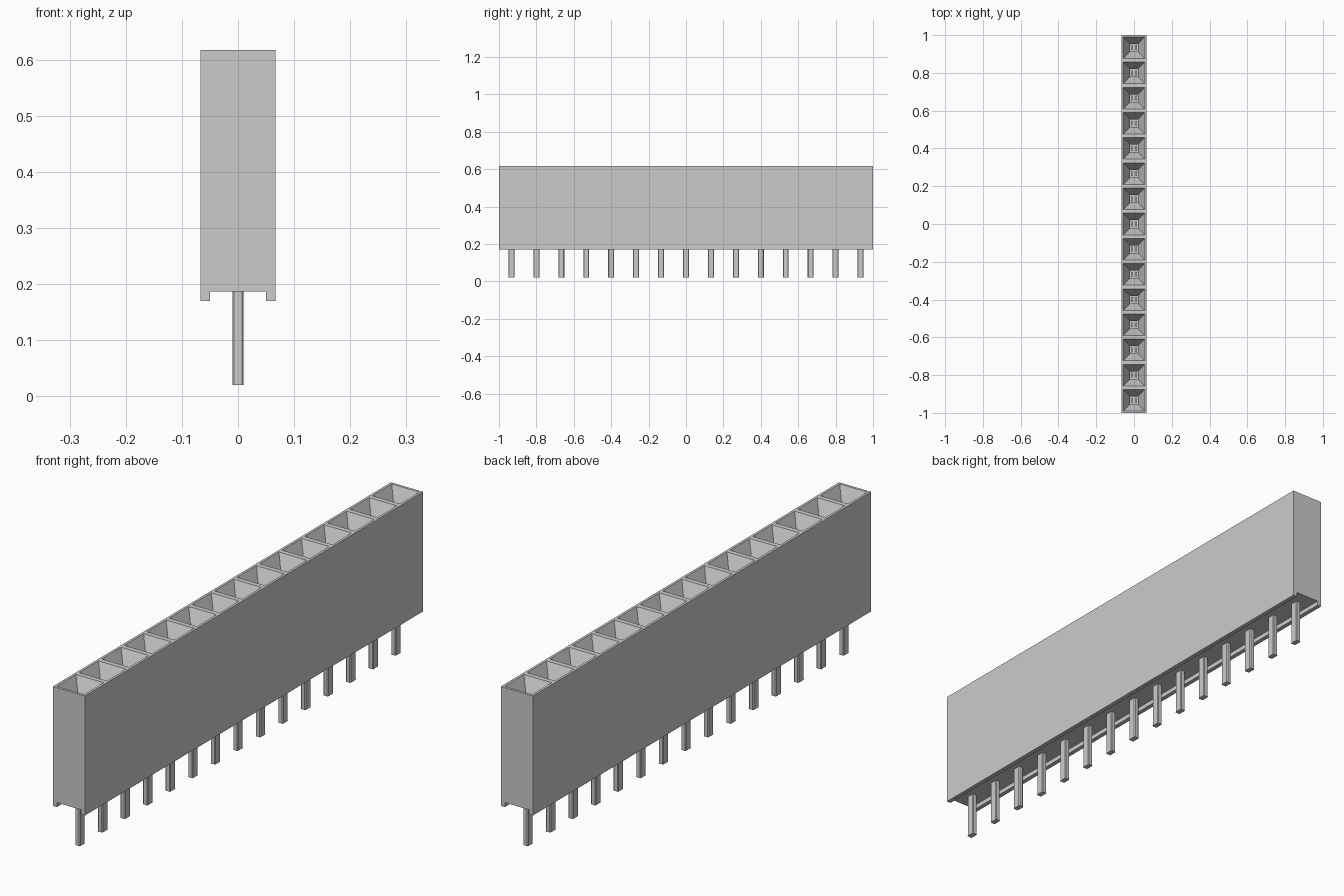
import bpy, bmesh
from mathutils import Vector

cube = bpy.data.objects.get("Cube")
if cube:
    bpy.data.objects.remove(cube, do_unlink=True)

COUNT = 15
PITCH = 2 / COUNT
HALF = PITCH / 2
TOP, BASE, CHANNEL = 0.617, 0.17, 0.187

grey = bpy.data.materials.new("light grey")
grey.use_nodes = True
colour = (0.6, 0.6, 0.6, 1)
grey.diffuse_color = colour
grey.node_tree.nodes["Principled BSDF"].inputs["Base Color"].default_value = colour


def finish(bm, name):
    bmesh.ops.recalc_face_normals(bm, faces=bm.faces)
    mesh = bpy.data.meshes.new(name)
    bm.to_mesh(mesh)
    bm.free()
    mesh.materials.append(grey)
    obj = bpy.data.objects.new(name, mesh)
    bpy.context.collection.objects.link(obj)
    return obj


def copies(obj, name):
    """Place one linked copy in every position of the row."""
    for i in range(COUNT):
        part = obj if i == 0 else obj.copy()
        part.name = f"{name}_{i + 1}"
        part.location.y = -1 + HALF + i * PITCH
        if i:
            bpy.context.collection.objects.link(part)


def box(bm, centre, size):
    verts = bmesh.ops.create_cube(bm, size=1)["verts"]
    for v in verts:
        v.co = Vector(c + s * q for c, s, q in zip(centre, size, v.co))
    return verts


def sink(bm, faces, depth, half=None):
    """Extrude faces downwards, optionally narrowing each to a square."""
    faces = bmesh.ops.extrude_discrete_faces(bm, faces=faces)["faces"]
    for f in faces:
        mid = f.calc_center_median()
        for v in f.verts:
            if half:
                v.co.x = half if v.co.x > mid.x else -half
                v.co.y = mid.y + (half if v.co.y > mid.y else -half)
            v.co.z -= depth
    return faces


# Housing: channelled profile extruded along the row
bm = bmesh.new()
profile = [(-HALF, TOP), (-HALF, BASE), (-0.05, BASE), (-0.05, CHANNEL),
           (0.05, CHANNEL), (0.05, BASE), (HALF, BASE), (HALF, TOP)]
end = bm.faces.new([bm.verts.new((x, -1, z)) for x, z in profile])
ext = bmesh.ops.extrude_face_region(bm, geom=[end])["geom"]
bmesh.ops.translate(bm, vec=(0, 2, 0),
                    verts=[g for g in ext if isinstance(g, bmesh.types.BMVert)])
bmesh.ops.recalc_face_normals(bm, faces=bm.faces)


def top_faces():
    return [f for f in bm.faces if all(abs(v.co.z - TOP) < 1e-4 for v in f.verts)]


# Divide the top into cells and sink a funnel and square hole in each
for i in range(1, COUNT):
    faces = top_faces()
    edges = {e for f in faces for e in f.edges}
    verts = {v for f in faces for v in f.verts}
    bmesh.ops.bisect_plane(bm, geom=faces + list(edges) + list(verts),
                           plane_co=(0, -1 + i * PITCH, 0), plane_no=(0, 1, 0))
cells = top_faces()
bmesh.ops.inset_individual(bm, faces=cells, thickness=0.0135)
cells = sink(bm, cells, 0.08, 0.02)
sink(bm, cells, 0.25)
finish(bm, "housing")

# Pins: flat blades with bevelled long edges and a tapered tip
bm = bmesh.new()
box(bm, (0, 0, 0.105), (0.02, 0.032, 0.17))
bmesh.ops.bisect_plane(bm, geom=bm.verts[:] + bm.edges[:] + bm.faces[:],
                       plane_co=(0, 0, 0.02), plane_no=(0, 0, 1))
for v in bm.verts:
    if v.co.z < 0.021:
        tip = v.co.z < 0.0201 and v.co.z < 0.02 - 1e-4
        if tip:
            v.co.z = 0
upright = [e for e in bm.edges
           if abs(e.verts[0].co.z - e.verts[1].co.z) > 0.01]
bmesh.ops.bevel(bm, geom=upright, offset=0.003, segments=1, affect='EDGES')
for v in bm.verts:
    if v.co.z < 0.01:
        v.co.x *= 0.8
        v.co.y *= 0.55
        v.co.z = 0
copies(finish(bm, "pin"), "pin")

# Contacts: a pair of spring leaves inside each hole
bm = bmesh.new()
for side in (-1, 1):
    box(bm, (side * 0.012, 0, 0.41), (0.008, 0.026, 0.24))
copies(finish(bm, "contact"), "contact")
